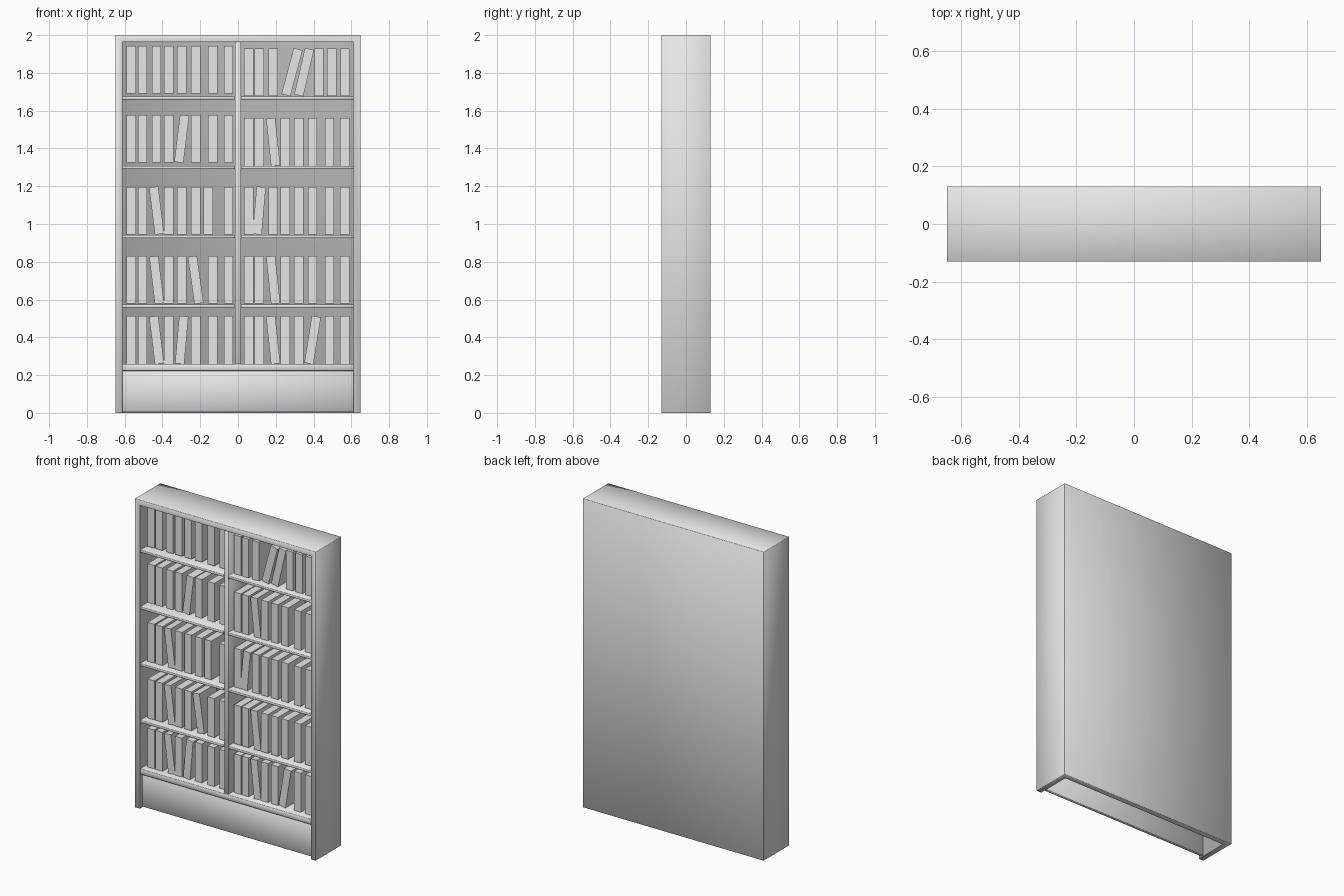
import bpy
import bmesh
from math import radians
from mathutils import Matrix, Vector

old = bpy.data.objects.get("Cube")
if old:
    bpy.data.objects.remove(old, do_unlink=True)

# One plain light grey for everything
GREY = (0.8, 0.8, 0.8, 1.0)
mat = bpy.data.materials.new("light grey")
mat.use_nodes = True
mat.diffuse_color = GREY
mat.node_tree.nodes["Principled BSDF"].inputs["Base Color"].default_value = GREY

WIDTH, DEPTH, HEIGHT = 1.296, 0.26, 2.0
BOARD = 0.036
INNER = WIDTH / 2 - BOARD
FRONT = -DEPTH / 2
BACK_IN = DEPTH / 2 - 0.02


def finish(bm, name, smooth):
    mesh = bpy.data.meshes.new(name)
    for face in bm.faces:
        face.smooth = smooth
    bm.to_mesh(mesh)
    bm.free()
    mesh.materials.append(mat)
    obj = bpy.data.objects.new(name, mesh)
    bpy.context.collection.objects.link(obj)
    return obj


def soften(obj):
    # Tiny smooth-shaded edge break on the boards
    bevel = obj.modifiers.new("edge break", "BEVEL")
    bevel.width = 0.001
    bevel.segments = 1
    bevel.limit_method = "ANGLE"


def add_box(bm, low, high):
    low, high = Vector(low), Vector(high)
    place = Matrix.Translation((low + high) / 2) @ Matrix.Diagonal((*(high - low), 1))
    bmesh.ops.create_cube(bm, size=1, matrix=place)


def board(name, low, high):
    bm = bmesh.new()
    add_box(bm, low, high)
    soften(finish(bm, name, True))


# Case: hollow box, open at the front and underneath
bm = bmesh.new()
add_box(bm, (-WIDTH / 2, FRONT, 0), (WIDTH / 2, -FRONT, HEIGHT))
bm.normal_update()
openings = [f for f in bm.faces if f.normal.y < -0.5 or f.normal.z < -0.5]
bmesh.ops.delete(bm, geom=openings, context="FACES")
case = finish(bm, "case", True)
shell = case.modifiers.new("board thickness", "SOLIDIFY")
shell.thickness = BOARD
shell.offset = -1
shell.use_even_offset = True
soften(case)

# Kickboard, bottom shelf and centre divider
board("kickboard", (-INNER, FRONT + 0.025, 0.005), (INNER, FRONT + 0.043, 0.225))
board("bottom_shelf", (-INNER, FRONT + 0.003, 0.223), (INNER, BACK_IN, 0.258))
board("centre_divider", (-0.016, FRONT + 0.012, 0.25), (0.016, BACK_IN, HEIGHT - BOARD))

# Thin shelves on both sides of the divider
for number, top in enumerate((0.573, 0.941, 1.308, 1.676), 1):
    for side, low, high in (("right", -INNER, -0.016), ("left", 0.016, INNER)):
        board(f"shelf_{number}_{side}", (low, FRONT + 0.003, top - 0.016),
              (high, BACK_IN, top))

# Books: shared columns, with a few leaning ones per row
BOOK = (0.049, 0.17, 0.252)
BOOK_Y = FRONT + 0.045 + BOOK[1] / 2
RIGHT = (-0.565, -0.506, -0.431, -0.367, -0.298, -0.224, -0.134, -0.05)
LEFT = (0.057, 0.112, 0.186, 0.25, 0.321, 0.395, 0.485, 0.565)
TOP_LEFT = (0.057, 0.112, 0.186, 0.286, 0.35, 0.429, 0.496, 0.567)


def book_row(name, columns, bottom, leans):
    bm = bmesh.new()
    for i, x in enumerate(columns):
        place = (Matrix.Translation((x, BOOK_Y, bottom + BOOK[2] / 2))
                 @ Matrix.Rotation(radians(leans.get(i, 0)), 4, "Y")
                 @ Matrix.Diagonal((*BOOK, 1)))
        bmesh.ops.create_cube(bm, size=1, matrix=place)
    finish(bm, name, False)


rows = (
    ("books_bottom_right", RIGHT, 0.26, {2: -7, 4: 5}),
    ("books_bottom_left", LEFT, 0.26, {2: -6, 5: 9}),
    ("books_second_right", RIGHT, 0.578, {2: -7, 5: -8}),
    ("books_second_left", LEFT, 0.578, {2: -6}),
    ("books_third_right", RIGHT[:6] + (-0.157, -0.05), 0.945, {2: -7}),
    ("books_third_left", LEFT, 0.945, {1: 5}),
    ("books_fourth_right", RIGHT, 1.325, {4: 7}),
    ("books_fourth_left", LEFT, 1.308, {2: -6}),
    ("books_top_right", RIGHT, 1.69, {}),
    ("books_top_left", TOP_LEFT, 1.678, {3: 15, 4: 13}),
)
for row in rows:
    book_row(*row)
